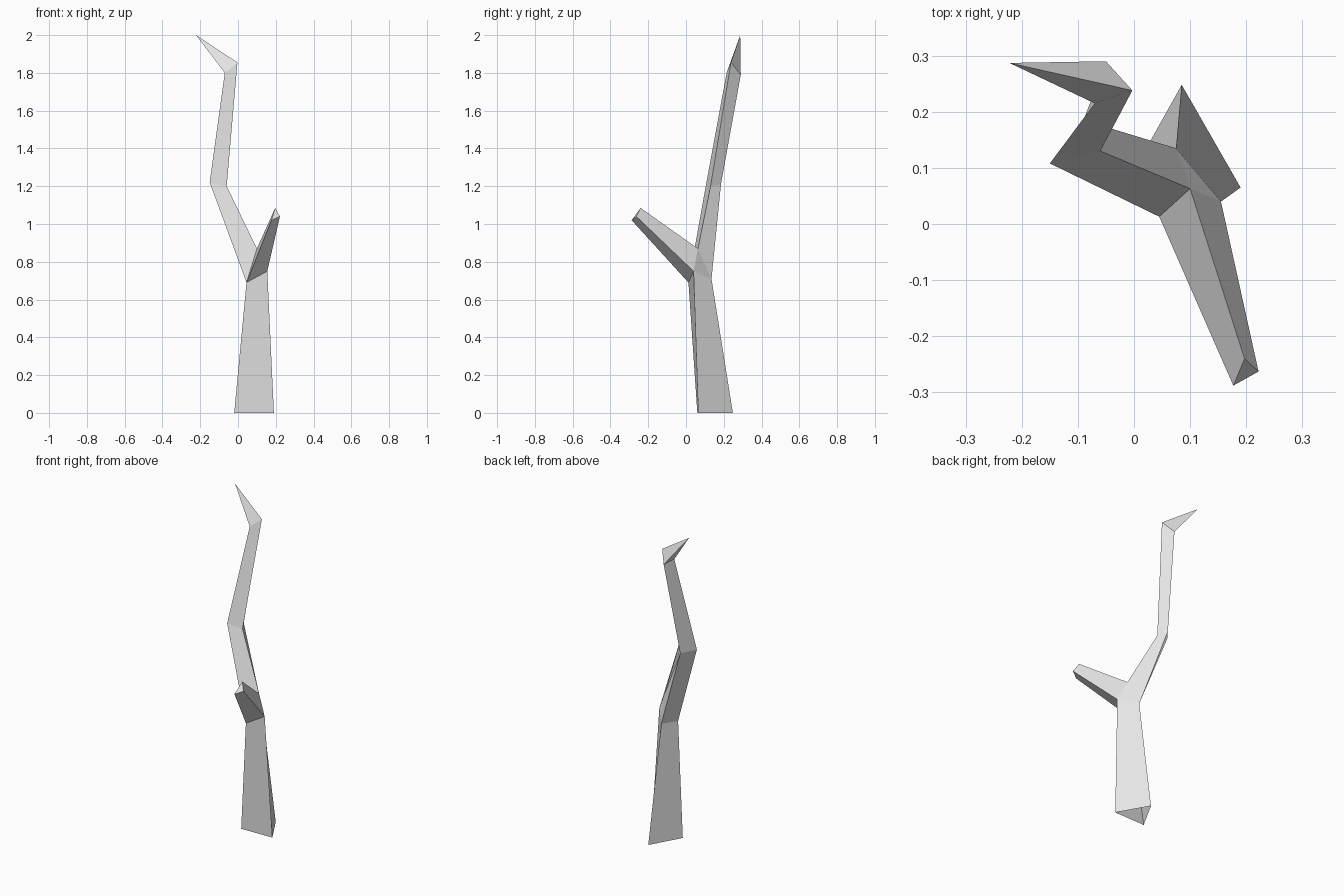
import bpy
import bmesh

# Remove the default cube only
default_cube = bpy.data.objects.get("Cube")
if default_cube:
    bpy.data.objects.remove(default_cube, do_unlink=True)


def make_material(name, colour):
    material = bpy.data.materials.new(name)
    material.use_nodes = True
    material.diffuse_color = colour
    shader = next(n for n in material.node_tree.nodes if n.type == "BSDF_PRINCIPLED")
    shader.inputs["Base Color"].default_value = colour
    shader.inputs["Roughness"].default_value = 0.9
    return material


bm = bmesh.new()


def ring(*points):
    """Three corners of a triangular cross-section, counter-clockwise."""
    return [bm.verts.new(p) for p in points]


def loft(*rings):
    """Skin consecutive cross-sections with quads."""
    for low, high in zip(rings, rings[1:]):
        for i in range(len(low)):
            j = (i + 1) % len(low)
            bm.faces.new((low[i], low[j], high[j], high[i]))


def spike(base, point):
    """Close a cross-section with a pointed end."""
    tip = bm.verts.new(point)
    for i in range(len(base)):
        bm.faces.new((base[i], base[(i + 1) % len(base)], tip))


# Lower trunk, open underneath
foot = ring((-0.02, 0.06, 0), (0.19, 0.065, 0), (0.085, 0.248, 0))
fork = ring((0.045, 0.013, 0.69), (0.155, 0.04, 0.75), (0.075, 0.135, 0.71))
loft(foot, fork)

# Crotch where the trunk splits in two
left, right, back = fork
crotch = bm.verts.new((0.1, 0.063, 0.87))
bm.faces.new((right, back, crotch))

# Upper trunk, bending twice and ending in a spike
bend = ring((-0.15, 0.108, 1.22), (-0.06, 0.13, 1.2), (-0.09, 0.185, 1.21))
neck = ring((-0.07, 0.215, 1.8), (-0.003, 0.238, 1.855), (-0.05, 0.29, 1.79))
loft([left, crotch, back], bend, neck)
spike(neck, (-0.222, 0.287, 2))

# Side branch with a cut end
stub = ring((0.177, -0.288, 1.02), (0.222, -0.263, 1.04), (0.197, -0.24, 1.085))
loft([left, right, crotch], stub)
bm.faces.new(stub)

mesh = bpy.data.meshes.new("dead_tree")
bm.to_mesh(mesh)
bm.free()
mesh.materials.append(make_material("pale grey wood", (0.8, 0.8, 0.8, 1)))
tree = bpy.data.objects.new("dead_tree", mesh)
bpy.context.collection.objects.link(tree)
